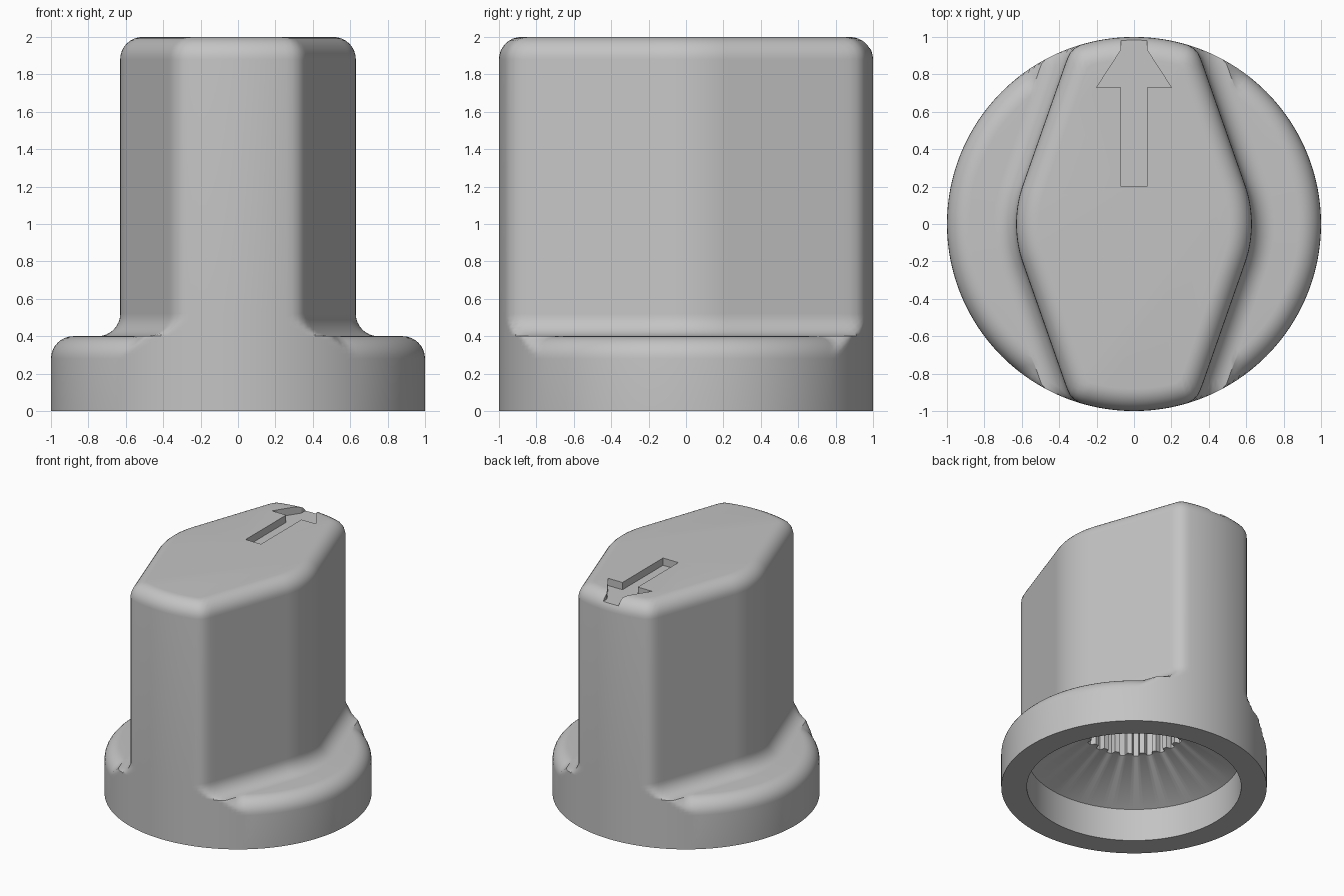
import bpy, bmesh
from math import sin, cos, pi, radians, hypot, atan2, sqrt

cube = bpy.data.objects.get("Cube")
if cube:
    bpy.data.objects.remove(cube, do_unlink=True)

STEPS = 192            # points around each ring
ROUND = 0.12           # radius of every rounded edge
BASE_Z, TOP_Z = 0.4, 2.0
HALF_WIDTH = 0.63      # grip half width at the waist
TAPER = radians(19.3)  # slant of the grip sides

grey = bpy.data.materials.new("grey plastic")
grey.use_nodes = True
colour = (0.55, 0.55, 0.55, 1)
grey.diffuse_color = colour
grey.node_tree.nodes["Principled BSDF"].inputs["Base Color"].default_value = colour

# Grip outline: a core shape of slanted sides and round ends, grown by an offset
core_w, core_r = HALF_WIDTH - ROUND, 1 - ROUND
corner_angle = TAPER + atan2(sqrt(core_r ** 2 - core_w ** 2), core_w)
corner = (core_r * cos(corner_angle), core_r * sin(corner_angle))


def core_distance(r, angle):
    x, y = abs(r * cos(angle)), abs(r * sin(angle))
    dx, dy = x - corner[0], y - corner[1]
    if TAPER < atan2(dy, dx) < corner_angle:
        return hypot(dx, dy)
    side = r if atan2(y, x) < TAPER else x * cos(TAPER) + y * sin(TAPER)
    return max(side - core_w, r - core_r)


def grip_radius(angle, offset):
    low, high = 0.0, 1.6
    for _ in range(32):
        mid = (low + high) / 2
        if core_distance(mid, angle) < offset:
            low = mid
        else:
            high = mid
    return min(1.0, low)


angles = [2 * pi * i / STEPS for i in range(STEPS)]
arc = [pi / 2 * i / 8 for i in range(9)]
rings = []             # (height, radii)


def plain_ring(z, r):
    rings.append((z, [r] * STEPS))


def grip_ring(z, offset, base=0.0):
    rings.append((z, [max(base, grip_radius(a, offset)) for a in angles]))


# Splined shaft socket, conical ceiling and hollow skirt, from the inside out
splines = [0.4 if i % 8 < 4 else 0.36 for i in range(STEPS)]
rings.append((1.4, splines))
rings.append((0.5, splines))
plain_ring(0.5, 0.4)
plain_ring(0.27, 0.807)
plain_ring(0, 0.807)
plain_ring(0, 1)

# Rounded base edge, blending into the grip
for t in arc:
    z = BASE_Z - ROUND + ROUND * sin(t)
    grip_ring(z, 2 * ROUND + (BASE_Z - z), 1 - ROUND + ROUND * cos(t))
# Concave fillet at the foot of the grip
for t in arc:
    grip_ring(BASE_Z + ROUND - ROUND * cos(t), 2 * ROUND - ROUND * sin(t))
# Rounded top edge
for t in arc:
    grip_ring(TOP_Z - ROUND + ROUND * sin(t), max(ROUND * cos(t), 0.0005))

# Knob body lofted through the rings
bm = bmesh.new()
loops = [[bm.verts.new((r * cos(a), r * sin(a), z)) for a, r in zip(angles, radii)]
         for z, radii in rings]
for lower, upper in zip(loops, loops[1:]):
    for i in range(STEPS):
        j = (i + 1) % STEPS
        bm.faces.new((lower[i], lower[j], upper[j], upper[i]))
bm.faces.new(loops[-1])
bm.faces.new(loops[0][::-1])
bmesh.ops.remove_doubles(bm, verts=bm.verts, dist=0.0002)
bmesh.ops.recalc_face_normals(bm, faces=bm.faces)
mesh = bpy.data.meshes.new("knob_body")
bm.to_mesh(mesh)
bm.free()
mesh.materials.append(grey)
knob = bpy.data.objects.new("knob_body", mesh)
bpy.context.collection.objects.link(knob)

# Arrow-shaped recess in the top
half = [(0.07, 0.2), (0.07, 0.73), (0.2, 0.73), (0.07, 0.93), (0.07, 1.1)]
outline = half + [(-x, y) for x, y in reversed(half)]
bm = bmesh.new()
face = bm.faces.new([bm.verts.new((x, y, 1.94)) for x, y in outline])
top = bmesh.ops.extrude_face_region(bm, geom=[face])["geom"]
bmesh.ops.translate(bm, vec=(0, 0, 0.3),
                    verts=[v for v in top if isinstance(v, bmesh.types.BMVert)])
bmesh.ops.recalc_face_normals(bm, faces=bm.faces)
cut_mesh = bpy.data.meshes.new("arrow_cutter")
bm.to_mesh(cut_mesh)
bm.free()
cut_mesh.materials.append(grey)
cutter = bpy.data.objects.new("arrow_cutter", cut_mesh)
cutter.hide_render = True
bpy.context.collection.objects.link(cutter)

cut = knob.modifiers.new("arrow recess", "BOOLEAN")
cut.operation = "DIFFERENCE"
cut.solver = "EXACT"
cut.object = cutter
bpy.ops.object.select_all(action="DESELECT")
knob.select_set(True)
bpy.context.view_layer.objects.active = knob
bpy.ops.object.modifier_apply(modifier=cut.name)
bpy.data.objects.remove(cutter, do_unlink=True)
bpy.ops.object.shade_smooth_by_angle(angle=radians(32))
